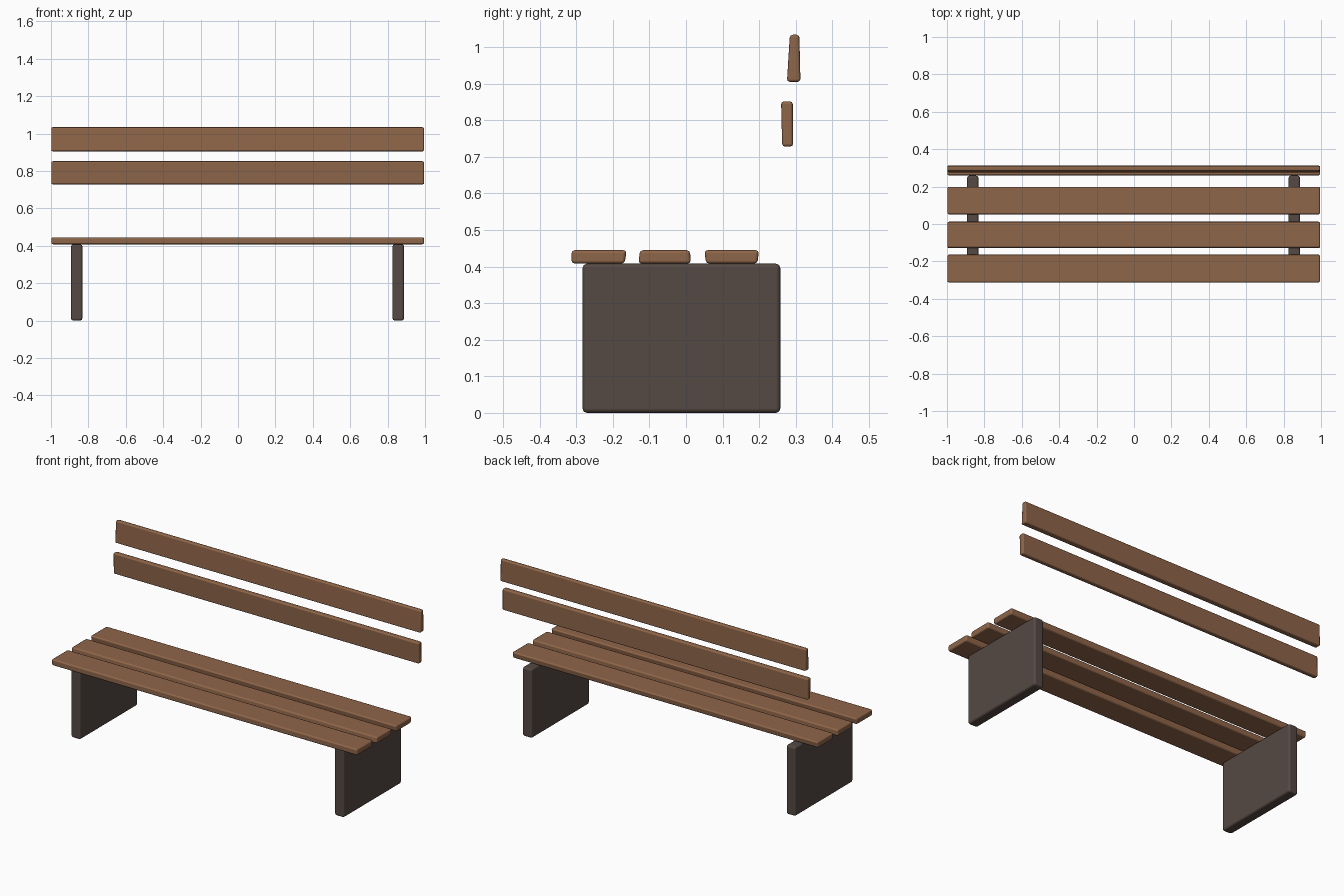
import bpy
import bmesh
import math

cube = bpy.data.objects.get("Cube")
if cube:
    bpy.data.objects.remove(cube, do_unlink=True)


def material(name, colour):
    mat = bpy.data.materials.new(name)
    mat.use_nodes = True
    mat.diffuse_color = colour
    mat.node_tree.nodes["Principled BSDF"].inputs["Base Color"].default_value = colour
    return mat


wood = material("warm brown wood", (0.275, 0.132, 0.067, 1))
dark = material("dark brown support", (0.09, 0.066, 0.057, 1))


def board(name, x, y, z, mat, bevel, top_y=None):
    """Rounded box between (low, high) limits; top_y gives a different depth at the top."""
    bm = bmesh.new()
    bmesh.ops.create_cube(bm, size=1)
    for v in bm.verts:
        ix, iy, iz = (int(c > 0) for c in v.co)
        depth = top_y if top_y and iz else y
        v.co = (x[ix], depth[iy], z[iz])
    mesh = bpy.data.meshes.new(name)
    bm.to_mesh(mesh)
    bm.free()
    obj = bpy.data.objects.new(name, mesh)
    bpy.context.collection.objects.link(obj)
    mesh.materials.append(mat)
    bpy.ops.object.select_all(action="DESELECT")
    obj.select_set(True)
    bpy.context.view_layer.objects.active = obj
    bpy.ops.object.shade_smooth_by_angle(angle=math.radians(40))
    mod = obj.modifiers.new("rounded edges", "BEVEL")
    mod.width = bevel
    mod.segments = 2
    mod.harden_normals = True
    return obj


# Solid end supports
board("right_support", (-0.893, -0.832), (-0.283, 0.258), (0, 0.408), dark, 0.012)
board("left_support", (0.826, 0.888), (-0.283, 0.258), (0, 0.408), dark, 0.012)

# Seat slats, each slightly irregular
length = (-0.998, 0.995)
seat_z = (0.408, 0.445)
board("front_seat_slat", length, (-0.313, -0.168), seat_z, wood, 0.009, (-0.313, -0.162))
board("middle_seat_slat", length, (-0.13, 0.013), seat_z, wood, 0.009, (-0.126, 0.011))
board("rear_seat_slat", length, (0.055, 0.195), seat_z, wood, 0.009, (0.05, 0.2))

# Floating back slats
board("lower_back_slat", length, (0.263, 0.293), (0.728, 0.852), wood, 0.008, (0.26, 0.292))
board("upper_back_slat", length, (0.276, 0.313), (0.905, 1.034), wood, 0.008, (0.284, 0.31))
